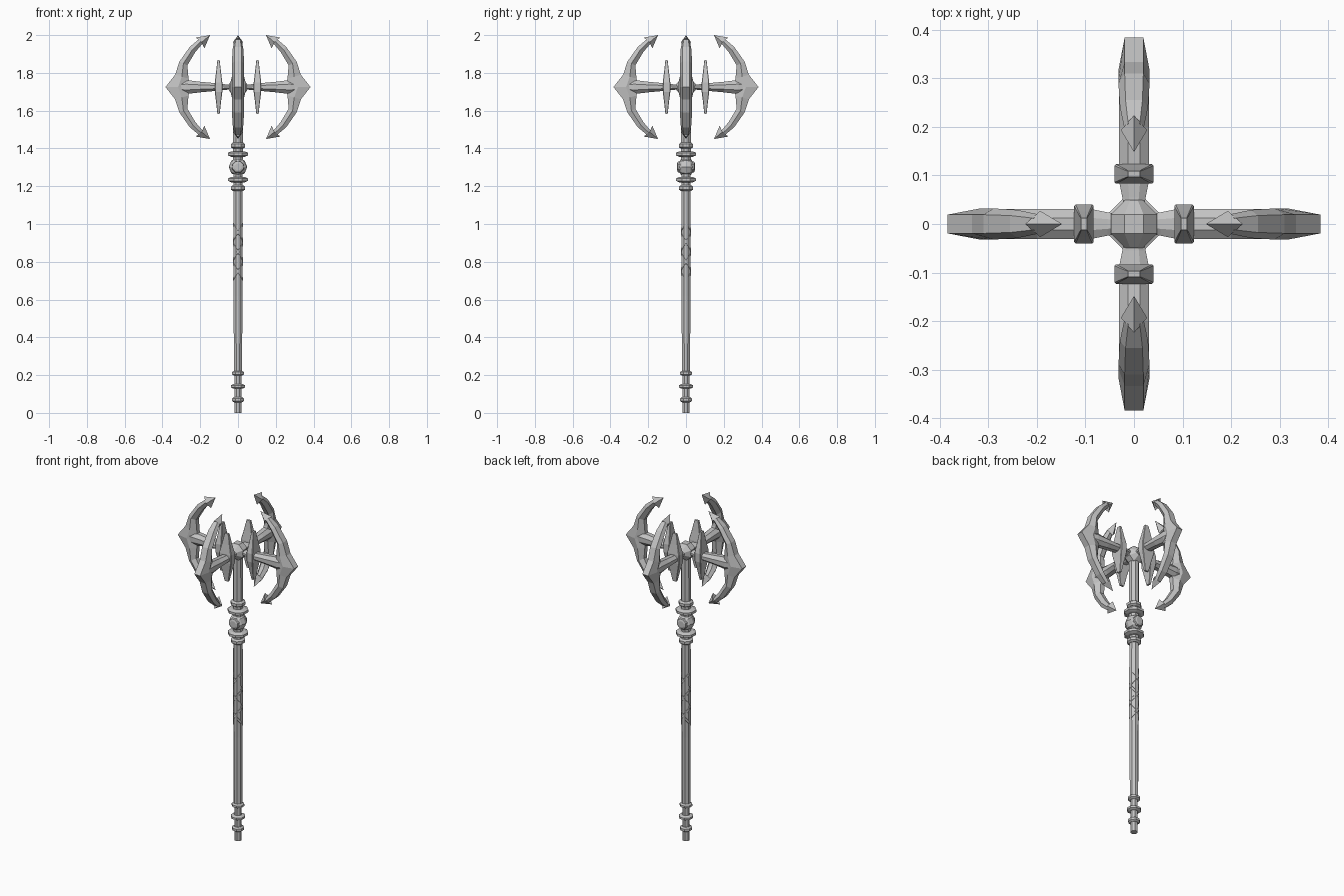
import bpy, bmesh, math
from mathutils import Matrix, Vector

cube = bpy.data.objects.get("Cube")
if cube:
    bpy.data.objects.remove(cube)

GREY = (0.55, 0.55, 0.55, 1)
metal = bpy.data.materials.new("light grey metal")
metal.use_nodes = True
metal.diffuse_color = GREY
metal.node_tree.nodes["Principled BSDF"].inputs["Base Color"].default_value = GREY

HEAD_Z = 1.725
QUARTERS = [i * math.pi / 2 for i in range(4)]


def add(name, bm, z=0, turn=0):
    """Turn a bmesh into an object."""
    bmesh.ops.recalc_face_normals(bm, faces=bm.faces)
    mesh = bpy.data.meshes.new(name)
    bm.to_mesh(mesh)
    bm.free()
    mesh.materials.append(metal)
    ob = bpy.data.objects.new(name, mesh)
    ob.location.z = z
    ob.rotation_euler.z = turn
    bpy.context.collection.objects.link(ob)


def loft(rings):
    """Skin a list of equal-sized point rings and cap both ends."""
    bm = bmesh.new()
    loops = [[bm.verts.new(p) for p in ring] for ring in rings]
    n = len(loops[0])
    for a, b in zip(loops, loops[1:]):
        for i in range(n):
            j = (i + 1) % n
            bm.faces.new((a[i], a[j], b[j], b[i]))
    bm.faces.new(loops[0])
    bm.faces.new(loops[-1])
    return bm


def octagon(rx, ry):
    """Eight-sided outline with flats facing the axes."""
    k = 1 / math.cos(math.pi / 8)
    return [(rx * k * math.cos((i + .5) * math.pi / 4),
             ry * k * math.sin((i + .5) * math.pi / 4)) for i in range(8)]


def lathe(profile):
    return loft([[(x, y, z) for x, y in octagon(r, r)] for z, r in profile])


# Shaft, from pommel to hub
add("shaft", lathe([(0, .019), (.2, .019), (.22, .022), (.62, .023), (.72, .025),
                    (1, .025), (1.2, .024), (1.45, .026), (HEAD_Z, .025)]))

# Collars on the pommel and around the orb
for z, r, h in [(.07, .031, .014), (.14, .037, .012), (.21, .032, .012),
                (1.19, .037, .016), (1.235, .052, .014),
                (1.37, .053, .014), (1.415, .038, .016)]:
    add("collar", lathe([(-h, r * .7), (-h * .5, r), (h * .5, r), (h, r * .7)]), z)

# Orb with a round boss on front and back
bm = bmesh.new()
bmesh.ops.create_uvsphere(bm, u_segments=8, v_segments=6, radius=.049)
for v in bm.verts:
    x, y, z = v.co
    v.co = (x, max(-.04, min(.04, z)), y)
add("orb", bm, 1.302)
for side in (-1, 1):
    boss = loft([[(x, side * d, z) for x, z in octagon(r, r)]
                 for d, r in [(.03, .031), (.043, .028), (.047, .018)]])
    add("orb_boss", boss, 1.302)

# Crossing straps wound around the grip
for hand in (-1, 1):
    for start in (0, math.pi):
        rings = []
        for i in range(12):
            a = start + hand * (i * math.pi / 4 + math.pi / 8)
            z = .71 + i * .026
            out = Vector((math.cos(a), math.sin(a), 0))
            rings.append([out * r + Vector((0, 0, z + h))
                          for r, h in [(.024, -.011), (.029, -.008),
                                       (.029, .008), (.024, .011)]])
        add("grip_strap", loft(rings))

# Hub ball, faceted with a flat on top
hub_rings = [[(x, y, z) for x, z in octagon(r, r)]
             for y, r in [(-.049, .019), (-.02, .047), (.02, .047), (.049, .019)]]
add("hub", loft(hub_rings), HEAD_Z)

# Crescent stations: outer x, outer z, inner x, inner z, half width
half = [(.333, .065, .262, .045, .032), (.31, .135, .268, .115, .032),
        (.255, .213, .226, .185, .029), (.207, .253, .188, .23, .02)]
stations = [(a, -b, c, -d, w) for a, b, c, d, w in reversed(half)]
stations += [(.384, 0, .25, 0, .032)] + half


def crescent_ring(ox, oz, ix, iz, w):
    edge = w * .6
    mx, mz = ox * .5 + ix * .5, oz * .5 + iz * .5
    return [(ox, -edge, oz), (ox, edge, oz), (mx, w, mz),
            (ix, edge * .7, iz), (ix, -edge * .7, iz), (mx, -w, mz)]


def barb(side):
    """Four-sided arrowhead with a hollow base."""
    bm = bmesh.new()
    tip, hollow = [bm.verts.new((x, 0, side * z)) for x, z in [(.148, .275), (.194, .24)]]
    rim = [bm.verts.new((x, y, side * z)) for x, y, z in
           [(.224, 0, .262), (.193, .027, .237), (.178, 0, .205), (.193, -.027, .237)]]
    for i in range(4):
        a, b = rim[i], rim[(i + 1) % 4]
        bm.faces.new((tip, a, b))
        bm.faces.new((hollow, b, a))
    return bm


# Four arms, each with a spoke, crescent, two barbs and a cross blade
for turn in QUARTERS:
    spoke = [(.03, .014, .02), (.055, .014, .024), (.085, .016, .03),
             (.125, .021, .031), (.2, .028, .031), (.275, .037, .031), (.31, .03, .026)]
    add("spoke", loft([[(x, y, z) for y, z in octagon(hy, hz)]
                       for x, hz, hy in spoke]), HEAD_Z, turn)
    add("crescent", loft([crescent_ring(*s) for s in stations]), HEAD_Z, turn)
    for side in (-1, 1):
        add("barb", barb(side), HEAD_Z, turn)

    # Blade thins to blunt tips above and below a square middle
    blade = [(.142, .006, .012), (.08, .013, .026), (.025, .02, .04)]
    blade += [(-z, a, b) for z, a, b in reversed(blade)]
    add("cross_blade", loft([[(.103 + u * a, v * b, z) for u, v in
                              [(-1, -.92), (-.85, -1), (.85, -1), (1, -.92),
                               (1, .92), (.85, 1), (-.85, 1), (-1, .92)]]
                             for z, a, b in blade]), HEAD_Z, turn)
